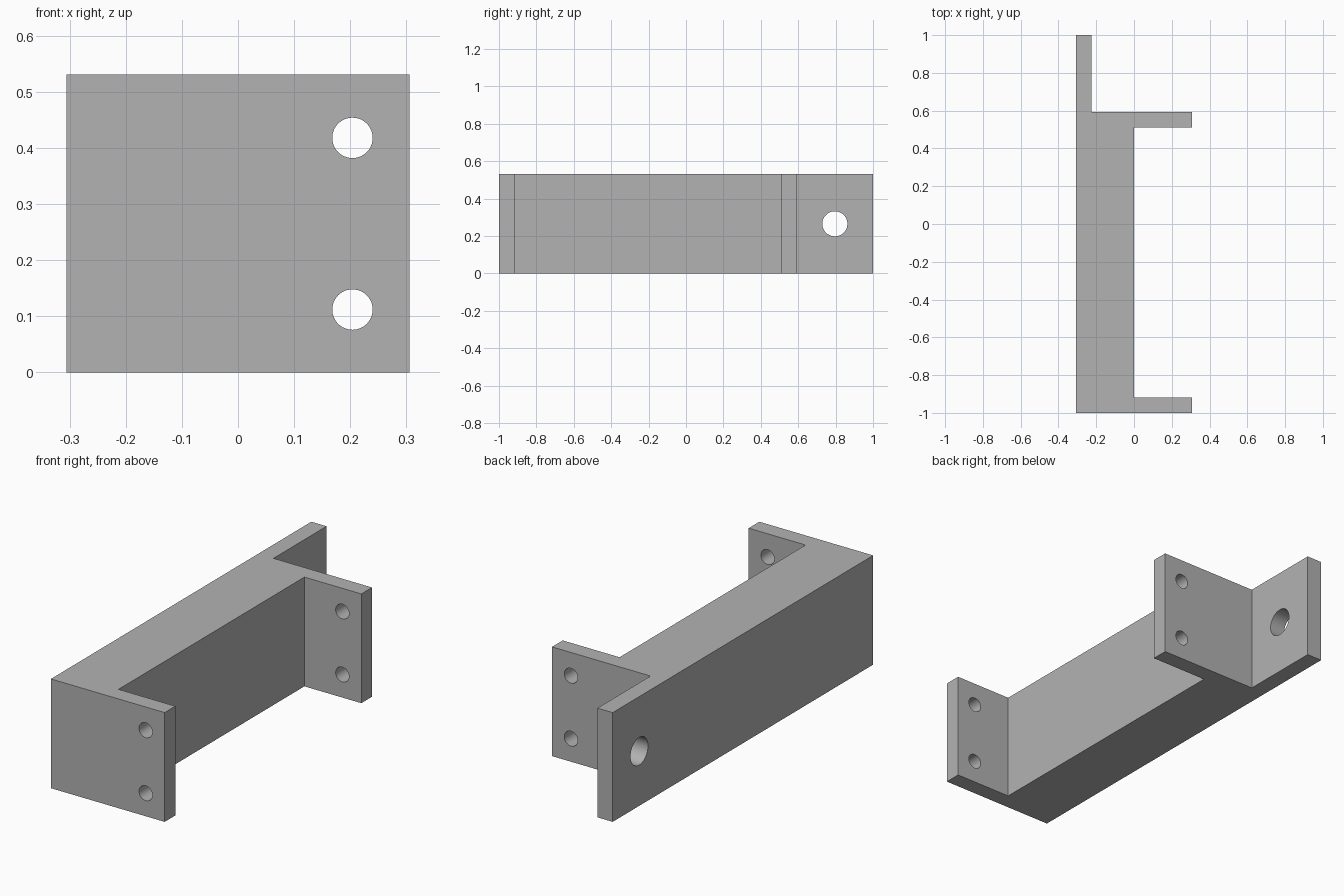
import bpy
import bmesh
import math
from mathutils import Matrix, Vector

cube = bpy.data.objects.get("Cube")
if cube:
    bpy.data.objects.remove(cube, do_unlink=True)

LEFT, HEIGHT, WALL = -0.306, 0.531, 0.082
RIGHT = -LEFT
ARM_FRONT = 0.51            # front face of the rear flange
ARM_BACK = ARM_FRONT + WALL

grey = bpy.data.materials.new("plain grey")
grey.use_nodes = True
colour = (0.448, 0.448, 0.448, 1)
grey.diffuse_color = colour
grey.node_tree.nodes["Principled BSDF"].inputs["Base Color"].default_value = colour


def make_object(name, bm):
    bmesh.ops.recalc_face_normals(bm, faces=bm.faces)
    mesh = bpy.data.meshes.new(name)
    bm.to_mesh(mesh)
    bm.free()
    mesh.materials.append(grey)
    obj = bpy.data.objects.new(name, mesh)
    bpy.context.collection.objects.link(obj)
    return obj


# Bracket: plan outline with two flanges and a rear tab, extruded upward
outline = [(LEFT, -1), (RIGHT, -1), (RIGHT, WALL - 1), (0, WALL - 1),
           (0, ARM_FRONT), (RIGHT, ARM_FRONT), (RIGHT, ARM_BACK),
           (LEFT + WALL, ARM_BACK), (LEFT + WALL, 1), (LEFT, 1)]
bm = bmesh.new()
base = bm.faces.new([bm.verts.new((x, y, 0)) for x, y in outline])
top = bmesh.ops.extrude_face_region(bm, geom=[base])["geom"]
bmesh.ops.translate(bm, vec=(0, 0, HEIGHT),
                    verts=[v for v in top if isinstance(v, bmesh.types.BMVert)])
bracket = make_object("bracket", bm)


# Drill holes with hidden cylinders
def drill(name, centre, radius, depth, axis):
    bm = bmesh.new()
    turn = Vector((0, 0, 1)).rotation_difference(Vector(axis)).to_matrix().to_4x4()
    bmesh.ops.create_cone(bm, cap_ends=True, segments=48, radius1=radius,
                          radius2=radius, depth=depth,
                          matrix=Matrix.Translation(centre) @ turn)
    cutter = make_object(name, bm)
    cut = bracket.modifiers.new(name, "BOOLEAN")
    cut.operation = "DIFFERENCE"
    cut.solver = "EXACT"
    cut.object = cutter
    return cutter


cutters = [drill("tab_hole_cutter", (LEFT, 0.796, HEIGHT / 2), 0.067, 0.4, (1, 0, 0))]
for label, z in (("lower", 0.112), ("upper", 0.418)):
    cutters.append(drill(label + "_flange_hole_cutter", (0.204, 0, z),
                         0.036, 2.4, (0, 1, 0)))

# Apply the cuts and remove the cutters
bpy.context.view_layer.objects.active = bracket
bracket.select_set(True)
for cut in list(bracket.modifiers):
    bpy.ops.object.modifier_apply(modifier=cut.name)
for cutter in cutters:
    bpy.data.objects.remove(cutter, do_unlink=True)

# Smooth hole walls, sharp corners
bpy.ops.object.shade_smooth_by_angle(angle=math.radians(30))
